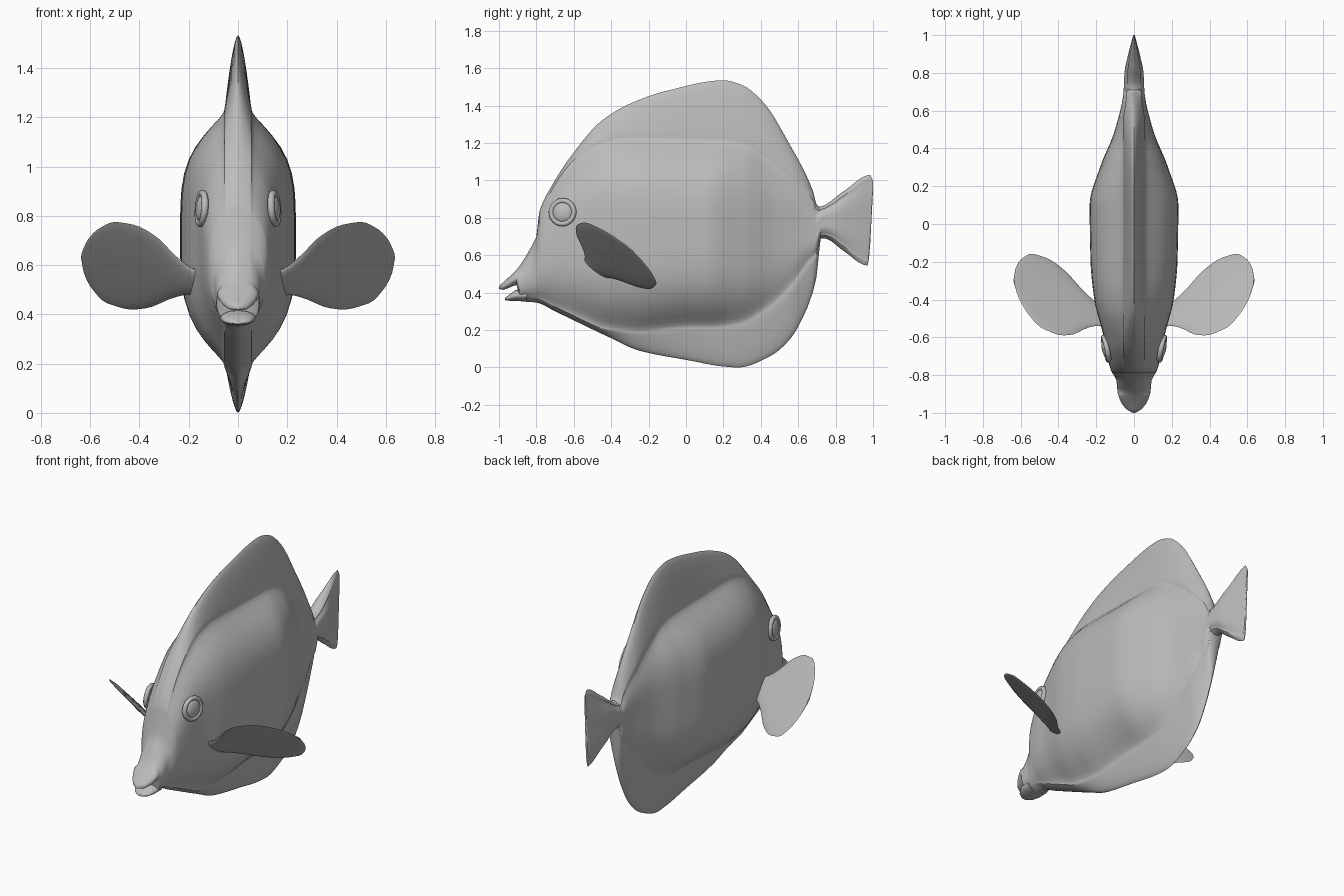
import bpy
import bmesh
import math
from mathutils import Vector

default_cube = bpy.data.objects.get("Cube")
if default_cube:
    bpy.data.objects.remove(default_cube, do_unlink=True)

grey = bpy.data.materials.new("plain_grey")
grey.use_nodes = True
grey.diffuse_color = (0.5, 0.5, 0.5, 1)
grey.node_tree.nodes["Principled BSDF"].inputs["Base Color"].default_value = (0.5, 0.5, 0.5, 1)


def smooth_curve(keys):
    """Return a smooth function through the keys that never overshoots."""
    xs, ys = zip(*keys)
    last = len(xs) - 1
    steps = [(ys[i + 1] - ys[i]) / (xs[i + 1] - xs[i]) for i in range(last)]
    slopes = [steps[0]]
    for a, b in zip(steps, steps[1:]):
        slopes.append(2 * a * b / (a + b) if a * b > 0 else 0)
    slopes.append(steps[-1])

    def value(x):
        if x <= xs[0]:
            return ys[0]
        if x >= xs[last]:
            return ys[last]
        i = max(k for k in range(last) if xs[k] <= x)
        width = xs[i + 1] - xs[i]
        t = (x - xs[i]) / width
        ease = t * t * (3 - 2 * t)
        bend = slopes[i] * t * (1 - t) ** 2 - slopes[i + 1] * t * t * (1 - t)
        return ys[i] + (ys[i + 1] - ys[i]) * ease + bend * width

    return value


def finish(obj, angle=50):
    obj.data.materials.clear()
    obj.data.materials.append(grey)
    bpy.ops.object.select_all(action="DESELECT")
    obj.select_set(True)
    bpy.context.view_layer.objects.active = obj
    bpy.ops.object.shade_smooth_by_angle(angle=math.radians(angle))


def loft(name, rings):
    """Skin a list of closed rings and cap both ends."""
    bm = bmesh.new()
    loops = [[bm.verts.new(p) for p in ring] for ring in rings]
    count = len(loops[0])
    for a, b in zip(loops, loops[1:]):
        for i in range(count):
            j = (i + 1) % count
            bm.faces.new((a[i], a[j], b[j], b[i]))
    bm.faces.new(loops[0])
    bm.faces.new(loops[-1])
    bmesh.ops.recalc_face_normals(bm, faces=bm.faces)
    mesh = bpy.data.meshes.new(name)
    bm.to_mesh(mesh)
    bm.free()
    obj = bpy.data.objects.new(name, mesh)
    bpy.context.collection.objects.link(obj)
    finish(obj)


# Side outline of the fish, as height along its length
top_keys = [(-1, .435), (-.95, .48), (-.9, .53), (-.83, .64), (-.8, .7), (-.785, .83),
            (-.73, .95), (-.6, 1.15), (-.45, 1.32), (-.3, 1.41), (-.1, 1.48), (.2, 1.535),
            (.3, 1.51), (.42, 1.41), (.55, 1.2), (.68, .94), (.695, .88), (.71, .86),
            (.84, .94), (.985, 1.03), (1, 1)]
bottom_keys = [(-1, .42), (-.98, .415), (-.905, .44), (-.89, .355), (-.8, .347), (-.7, .3),
               (-.42, .166), (-.25, .09), (.02, .037), (.2, .005), (.28, 0), (.45, .06),
               (.555, .15), (.64, .3), (.695, .47), (.71, .6), (.72, .69), (.74, .69),
               (.84, .625), (.97, .545), (.98, .6), (1, .95)]
# Heights of the dorsal and anal fins and half width of the flesh
dorsal_keys = [(-.8, 0), (-.6, .04), (-.4, .13), (-.1, .25), (.2, .31), (.4, .28),
               (.55, .16), (.68, .05), (.72, 0)]
anal_keys = [(-.7, 0), (-.45, .03), (-.3, .08), (0, .17), (.2, .21), (.4, .25),
             (.55, .27), (.64, .24), (.7, .12), (.72, 0)]
width_keys = [(-1, .008), (-.985, .035), (-.95, .065), (-.9, .085), (-.82, .095),
              (-.78, .12), (-.7, .142), (-.6, .16), (-.4, .21), (-.2, .23), (.1, .235),
              (.3, .18), (.5, .1), (.7, .055), (.8, .05), (.9, .03), (1, .004)]
top, bottom, dorsal, anal, half_width = map(
    smooth_curve, (top_keys, bottom_keys, dorsal_keys, anal_keys, width_keys))


def body_ring(y, fin_rows=8, flesh_rows=24):
    """Rounded flesh blended into thin tapering fins above and below."""
    high, low, wide = top(y), bottom(y), half_width(y)
    margin = min(.025, (high - low) * .1)
    flesh_high = high - max(dorsal(y), margin)
    flesh_low = low + max(anal(y), margin)
    centre, half = (flesh_high + flesh_low) / 2, (flesh_high - flesh_low) / 2
    fin_width = min(.055, wide * .7)
    # The snout is oval in section, the trunk is leaner towards its fins
    trunk = min(1, max(0, (y + .85) / .3))
    power, root = 2.2 + 1.5 * trunk, .5 + .5 * trunk

    edges = [(k / fin_rows) ** 1.6 for k in range(fin_rows)]
    side = [(fin_width * e ** .62, high + (flesh_high - high) * e) for e in edges]
    for k in range(flesh_rows + 1):
        t = math.cos(math.pi * k / flesh_rows)
        flesh = wide * max(0, 1 - abs(t) ** power) ** root
        side.append((math.hypot(flesh, fin_width * abs(t)), centre + half * t))
    side += [(fin_width * e ** .62, low + (flesh_low - low) * e) for e in reversed(edges)]
    right = [(-x, y, z) for x, z in side]
    left = [(x, y, z) for x, z in side[1:-1]]
    return right + left[::-1]


# Body, fins and tail in one skin
stations = {round(-1 + i / 40, 3) for i in range(81)}
stations |= {key[0] for key in top_keys + bottom_keys}
loft("body", [body_ring(y) for y in sorted(stations)])


def oval(centre, across, up, sides=20):
    angles = [2 * math.pi * i / sides for i in range(sides)]
    return [centre + across * math.cos(a) + up * math.sin(a) for a in angles]


# Lower jaw, leaving an open mouth above it
jaw_rings = []
for y, wide, low, high in ((-.968, .02, .36, .372), (-.95, .05, .357, .385),
                           (-.91, .072, .355, .415), (-.85, .072, .354, .42)):
    jaw_rings.append(oval(Vector((0, y, (low + high) / 2)), Vector((wide, 0, 0)),
                          Vector((0, 0, (high - low) / 2))))
loft("lower_jaw", jaw_rings)

# Paired paddle fins and eyes
paddle = smooth_curve([(-.12, .25), (.02, .34), (.15, .52), (.35, .86), (.55, 1),
                       (.72, .97), (.87, .72), (.96, .4), (1, .08)])
for side, label in ((1, "left"), (-1, "right")):
    root = Vector((side * .2, -.475, .535))
    along = Vector((side * .435, .17, .105))
    across = Vector((side * .02, .2, -.17))
    normal = along.cross(across).normalized()
    rings = []
    for i in range(25):
        u = -.12 + 1.12 * math.sin(math.pi / 2 * i / 24)
        thick = .013 * min(1, 1.15 - u) + .002
        rings.append(oval(root + along * u, across * paddle(u), normal * thick))
    loft(label + "_pectoral_fin", rings)

    facing = Vector((side, -.22, .08)).to_track_quat("Z", "Y").to_euler()
    place = (side * .148, -.66, .83)
    bpy.ops.mesh.primitive_torus_add(location=place, rotation=facing, major_radius=.062,
                                     minor_radius=.014, major_segments=24, minor_segments=10)
    rim = bpy.context.object
    rim.name = label + "_eye_rim"
    finish(rim)
    bpy.ops.mesh.primitive_uv_sphere_add(location=place, rotation=facing, radius=.055,
                                         segments=24, ring_count=12)
    ball = bpy.context.object
    ball.name = label + "_eye"
    ball.scale.z = .4
    finish(ball)
